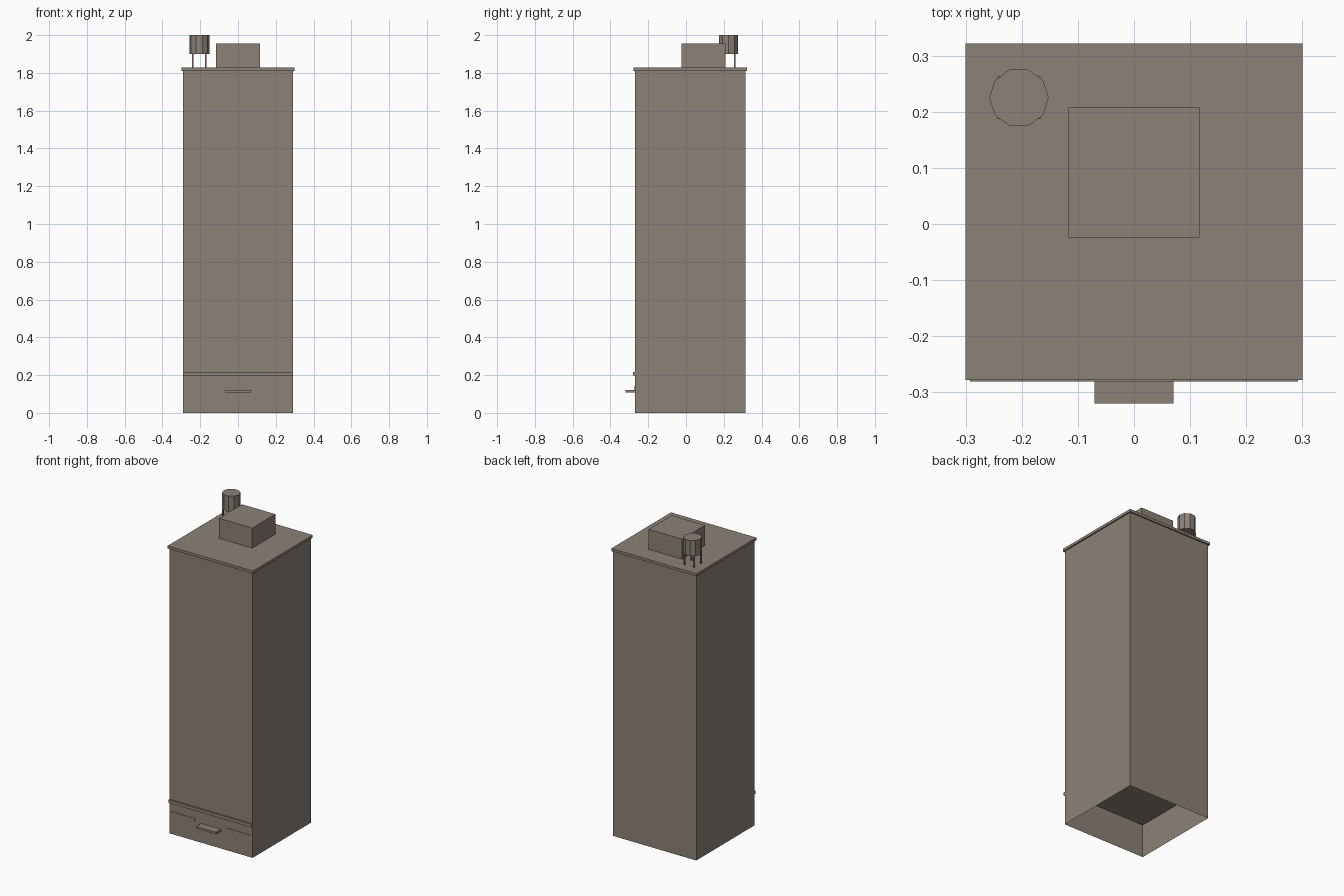
import bpy, bmesh, math
from mathutils import Matrix, Vector

if "Cube" in bpy.data.objects:
    bpy.data.objects.remove(bpy.data.objects["Cube"])

stone = bpy.data.materials.new("warm_grey_stone")
stone.diffuse_color = (0.26, 0.223, 0.185, 1)
stone.use_nodes = True
stone.node_tree.nodes["Principled BSDF"].inputs["Base Color"].default_value = stone.diffuse_color


def finish(name, bm):
    mesh = bpy.data.meshes.new(name)
    bm.to_mesh(mesh)
    bm.free()
    mesh.materials.append(stone)
    ob = bpy.data.objects.new(name, mesh)
    bpy.context.collection.objects.link(ob)
    return ob


def box(name, x, y, z, open_bottom=False, open_top=False):
    """Box from (min, max) ranges, optionally without its end caps."""
    bm = bmesh.new()
    size = Vector((x[1] - x[0], y[1] - y[0], z[1] - z[0]))
    mid = Vector((sum(x) / 2, sum(y) / 2, sum(z) / 2))
    bmesh.ops.create_cube(bm, size=1, matrix=Matrix.Translation(mid) @ Matrix.Diagonal((*size, 1)))
    bm.normal_update()
    caps = [f for f in bm.faces
            if (open_bottom and f.normal.z < -0.5) or (open_top and f.normal.z > 0.5)]
    bmesh.ops.delete(bm, geom=caps, context='FACES')
    return finish(name, bm)


W = 0.292                      # half width of the tower
CY = 0.022                     # tower centre in y
FRONT, BACK = CY - W, CY + W

# Hollow ground floor and solid upper floors
box("ground_floor_walls", (-W, W), (FRONT, BACK), (0, 0.212), open_bottom=True, open_top=True)
box("upper_floors", (-W, W), (FRONT, BACK), (0.212, 1.812))

# Overhanging roof slab and rooftop room
box("roof_slab", (-0.30, 0.30), (CY - 0.30, CY + 0.30), (1.811, 1.828))
box("rooftop_room", (-0.117, 0.117), (-0.024, 0.208), (1.828, 1.955))

# Front trim: ledge, door canopy, shop sign bands
box("front_ledge", (-W, W), (FRONT - 0.011, FRONT), (0.197, 0.217))
box("door_canopy", (-0.07, 0.07), (-0.32, FRONT), (0.109, 0.122))
for side, name in ((-1, "left_sign_band"), (1, "right_sign_band")):
    xs = sorted((side * 0.114, side * 0.278))
    box(name, xs, (FRONT - 0.003, FRONT), (0.122, 0.142))

# Ten-sided water tank on four legs
TX, TY, R = -0.205, 0.225, 0.053
bm = bmesh.new()
bmesh.ops.create_cone(bm, cap_ends=True, segments=10, radius1=R, radius2=R, depth=0.1,
                      matrix=Matrix.Translation((TX, TY, 1.95)) @ Matrix.Rotation(math.pi / 2, 4, 'Z'))
# Turn the tank so that a corner points along x
pivot = Vector((TX, TY, 0))
corner = max((v.co for v in bm.verts), key=lambda c: c.x) - pivot
bmesh.ops.rotate(bm, verts=bm.verts, cent=pivot,
                 matrix=Matrix.Rotation(-math.atan2(corner.y, corner.x), 3, 'Z'))
finish("water_tank", bm)

for i, (sx, sy) in enumerate(((-1, -1), (1, -1), (1, 1), (-1, 1))):
    lx, ly, t = TX + sx * 0.034, TY + sy * 0.034, 0.004
    box(f"tank_leg_{i + 1}", (lx - t, lx + t), (ly - t, ly + t), (1.828, 1.90))
